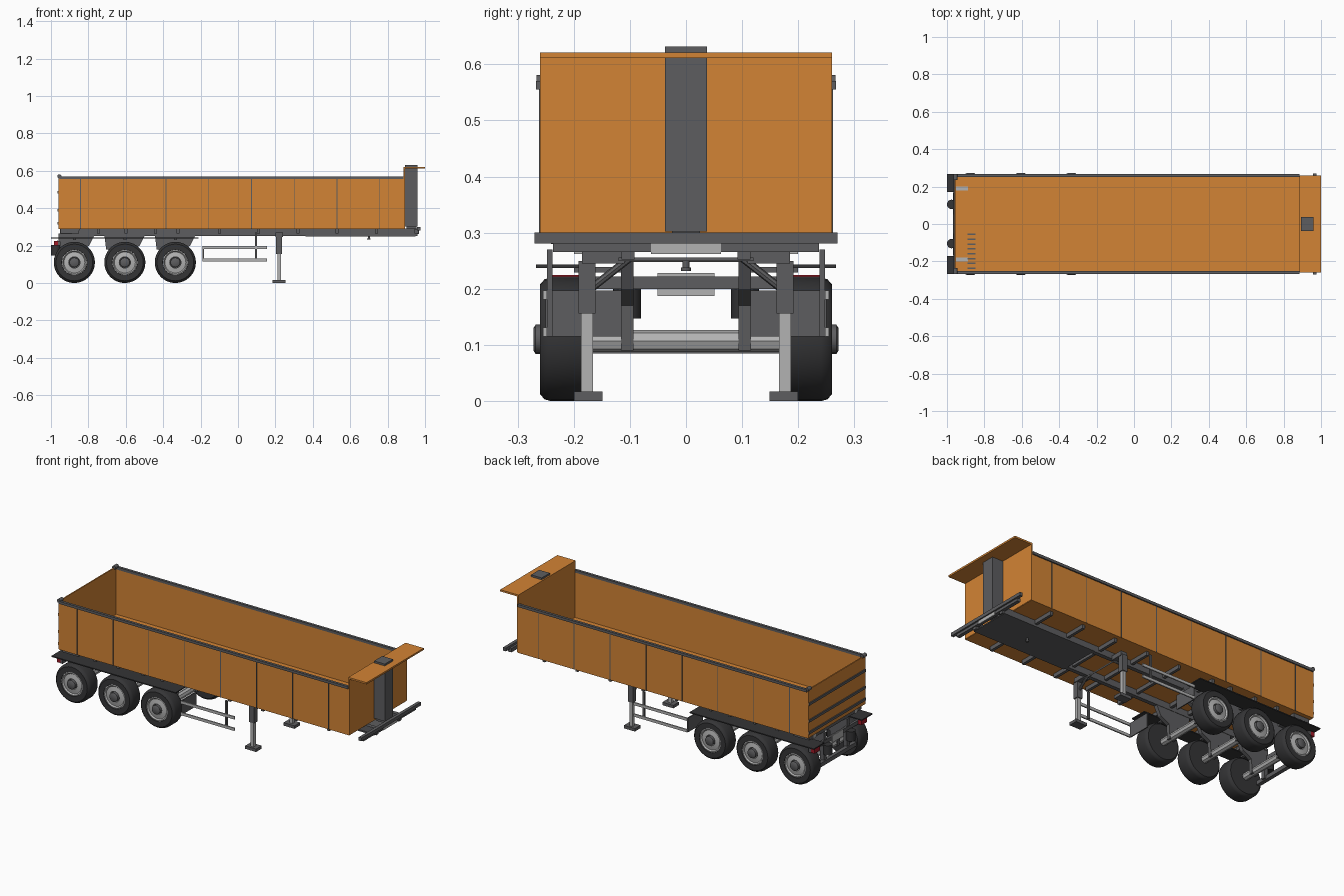
import bpy, bmesh, math
from mathutils import Vector

if "Cube" in bpy.data.objects:
    bpy.data.objects.remove(bpy.data.objects["Cube"])


def material(name, rgb):
    m = bpy.data.materials.new(name)
    m.diffuse_color = (*rgb, 1)
    m.use_nodes = True
    m.node_tree.nodes["Principled BSDF"].inputs["Base Color"].default_value = m.diffuse_color
    return m


ORANGE = material("orange_paint", (0.65, 0.23, 0.035))
DARK = material("dark_steel", (0.11, 0.11, 0.115))
BLACK = material("rubber", (0.035, 0.035, 0.037))
LIGHT = material("light_steel", (0.45, 0.45, 0.45))
RED = material("red_lens", (0.35, 0.01, 0.02))


def finish(bm, name, mat, smooth=False):
    bmesh.ops.recalc_face_normals(bm, faces=bm.faces)
    me = bpy.data.meshes.new(name)
    bm.to_mesh(me)
    bm.free()
    me.materials.append(mat)
    ob = bpy.data.objects.new(name, me)
    bpy.context.collection.objects.link(ob)
    if smooth:
        bpy.ops.object.select_all(action='DESELECT')
        ob.select_set(True)
        bpy.context.view_layer.objects.active = ob
        bpy.ops.object.shade_smooth_by_angle(angle=math.radians(35))
    return ob


def box(name, x, y, z, mat=DARK):
    """Box from (min, max) ranges."""
    bm = bmesh.new()
    bmesh.ops.create_cube(bm, size=1)
    for v in bm.verts:
        v.co = [sum(r) / 2 + c * (r[1] - r[0]) for r, c in zip((x, y, z), v.co)]
    return finish(bm, name, mat)


def pair(name, x, y, z, mat=DARK):
    """Two boxes mirrored across the centre line."""
    box(name + "_left", x, y, z, mat)
    box(name + "_right", x, (-y[1], -y[0]), z, mat)


def rod(name, a, b, r, mat=DARK, seg=16):
    a, b = Vector(a), Vector(b)
    bm = bmesh.new()
    bmesh.ops.create_cone(bm, cap_ends=True, segments=seg, radius1=r, radius2=r, depth=(b - a).length)
    bmesh.ops.rotate(bm, verts=bm.verts, matrix=Vector((0, 0, 1)).rotation_difference(b - a).to_matrix())
    bmesh.ops.translate(bm, verts=bm.verts, vec=(a + b) / 2)
    return finish(bm, name, mat, seg > 8)


def lathe(name, profile, x, z, s, mat, seg=32):
    """Spin a (radius, y) profile around a wheel axis."""
    bm = bmesh.new()
    rings = [[bm.verts.new((x + r * math.cos(2 * math.pi * i / seg), s * y,
                            z + r * math.sin(2 * math.pi * i / seg))) for i in range(seg)] for r, y in profile]
    for a, b in zip(rings, rings[1:]):
        for i in range(seg):
            j = (i + 1) % seg
            bm.faces.new((a[i], a[j], b[j], b[i]))
    bm.faces.new(rings[0])
    bm.faces.new(rings[-1])
    return finish(bm, name, mat, True)


def plate_profile(name, pts, y, mat):
    """Extrude an x-z outline across y."""
    bm = bmesh.new()
    f = bm.faces.new([bm.verts.new((px, y[0], pz)) for px, pz in pts])
    ext = bmesh.ops.extrude_face_region(bm, geom=[f])
    bmesh.ops.translate(bm, vec=(0, y[1] - y[0], 0),
                        verts=[v for v in ext["geom"] if isinstance(v, bmesh.types.BMVert)])
    return finish(bm, name, mat)


# Open tipper tub
box("tub_floor", (-0.955, 0.89), (-0.26, 0.26), (0.288, 0.296), ORANGE)
pair("tub_side", (-0.955, 0.89), (0.254, 0.26), (0.29, 0.565), ORANGE)
box("tub_front_wall", (0.884, 0.892), (-0.26, 0.26), (0.29, 0.62), ORANGE)
box("front_canopy", (0.884, 1.0), (-0.26, 0.26), (0.611, 0.621), ORANGE)
box("tailgate", (-0.96, -0.953), (-0.26, 0.26), (0.29, 0.568), ORANGE)
pair("top_rail", (-0.955, 0.886), (0.252, 0.267), (0.555, 0.57))
for i in range(8):
    x = -0.842 + 0.2285 * i
    pair(f"side_seam_{i}", (x - 0.002, x + 0.002), (0.259, 0.262), (0.29, 0.556))
for i, z in enumerate((0.32, 0.388, 0.485)):
    box(f"tailgate_rib_{i}", (-0.966, -0.957), (-0.258, 0.258), (z - 0.007, z + 0.007))
for s in (1, -1):
    rod("tailgate_pivot", (-0.955, s * 0.235, 0.57), (-0.955, s * 0.266, 0.57), 0.011)

# Lifting ram cover on the front wall
box("ram_cover", (0.892, 0.96), (-0.037, 0.037), (0.302, 0.632))
box("ram_foot", (0.9, 0.955), (-0.025, 0.025), (0.285, 0.305))

# Chassis
pair("chassis_rail", (-0.95, 0.96), (0.092, 0.115), (0.252, 0.291))
box("coupling_plate", (0.36, 0.95), (-0.12, 0.12), (0.25, 0.256))
rod("coupling_pin", (0.7, 0, 0.232), (0.7, 0, 0.252), 0.006)
rod("coupling_pin_collar", (0.7, 0, 0.232), (0.7, 0, 0.238), 0.009)
box("front_cross_bar", (0.957, 0.975), (-0.27, 0.27), (0.281, 0.3))
box("front_lower_bar", (0.945, 0.966), (-0.237, 0.237), (0.266, 0.288))
box("front_connector_panel", (0.96, 0.968), (-0.062, 0.062), (0.262, 0.295), LIGHT)
for i, x in enumerate((-0.745, -0.6, -0.44, -0.32, -0.1, 0.11, 0.32, 0.53, 0.74)):
    box(f"cross_member_{i}", (x - 0.008, x + 0.008), (-0.237, 0.237), (0.266, 0.289))
box("rear_cross_beam", (-0.95, -0.85), (-0.237, 0.237), (0.266, 0.288))
pair("tub_hinge", (-0.952, -0.888), (0.178, 0.2), (0.262, 0.299), LIGHT)
for i in range(8):
    y = -0.055 - 0.026 * i
    box(f"floor_slat_{i}", (-0.89, -0.848), (y - 0.004, y + 0.004), (0.28, 0.3))

# Wheels, axles and suspension
tyre = [(0.068, 0.17), (0.098, 0.17), (0.107, 0.178), (0.11, 0.19), (0.11, 0.241),
        (0.107, 0.252), (0.098, 0.26), (0.068, 0.26), (0.064, 0.25), (0.064, 0.18)]
rim = [(0.07, 0.176), (0.07, 0.257), (0.062, 0.259), (0.056, 0.252), (0.03, 0.257), (0.029, 0.176)]
hub = [(0.026, 0.18), (0.026, 0.268), (0.02, 0.272)]
for n, x in enumerate((-0.875, -0.605, -0.335)):
    rod(f"axle_{n}", (x, -0.18, 0.107), (x, 0.18, 0.107), 0.02, LIGHT, 8)
    for s in (1, -1):
        lathe(f"tyre_{n}", tyre, x, 0.11, s, BLACK)
        lathe(f"rim_{n}", rim, x, 0.11, s, LIGHT)
        lathe(f"hub_{n}", hub, x, 0.11, s, DARK, 16)
        arm = [(-0.11, 0.26), (0.11, 0.26), (0.08, 0.2), (0.025, 0.17),
               (0.02, 0.09), (-0.02, 0.09), (-0.03, 0.165), (-0.1, 0.18)]
        plate_profile(f"suspension_arm_{n}", [(max(x + a, -0.955), b) for a, b in arm],
                      (s * 0.094, s * 0.116), DARK)
    pair(f"fender_bracket_{n}", (x - 0.008, x + 0.008), (0.11, 0.2), (0.229, 0.239))

# Fenders and rear end
pair("fender", (-1.0, -0.21), (0.17, 0.267), (0.237, 0.243), BLACK)
pair("rear_post", (-0.96, -0.935), (0.094, 0.116), (0.09, 0.265))
box("underrun_bar", (-0.967, -0.945), (-0.168, 0.168), (0.085, 0.108))
box("lamp_beam", (-0.962, -0.948), (-0.24, 0.24), (0.2, 0.222))
pair("tail_lamp", (-0.985, -0.96), (0.19, 0.238), (0.2, 0.225), RED)
box("rear_plate", (-0.968, -0.962), (-0.051, 0.051), (0.187, 0.228), LIGHT)
for s in (1, -1):
    rod("rear_buffer", (-0.975, s * 0.105, 0.147), (-0.975, s * 0.105, 0.203), 0.025, BLACK, 20)

# Side guards
for label, z in (("upper", (0.181, 0.197)), ("lower", (0.115, 0.131))):
    pair(f"side_guard_{label}", (-0.186, 0.155), (0.248, 0.255), z, LIGHT)
pair("guard_end_plate", (-0.189, -0.183), (0.115, 0.25), (0.115, 0.197))
pair("guard_post", (0.09, 0.102), (0.238, 0.248), (0.115, 0.27))

# Landing legs
pair("leg_sleeve", (0.204, 0.236), (0.161, 0.192), (0.156, 0.25))
pair("leg_inner", (0.21, 0.23), (0.166, 0.187), (0.015, 0.16), LIGHT)
pair("leg_foot", (0.185, 0.255), (0.149, 0.2), (0.0, 0.017))
pair("leg_mount", (0.2, 0.24), (0.11, 0.185), (0.245, 0.27))
rod("leg_shaft", (0.22, -0.165, 0.252), (0.22, 0.165, 0.252), 0.004, LIGHT, 8)
for s in (1, -1):
    rod("leg_brace", (0.22, s * 0.1, 0.255), (0.22, s * 0.17, 0.2), 0.007, DARK, 8)
